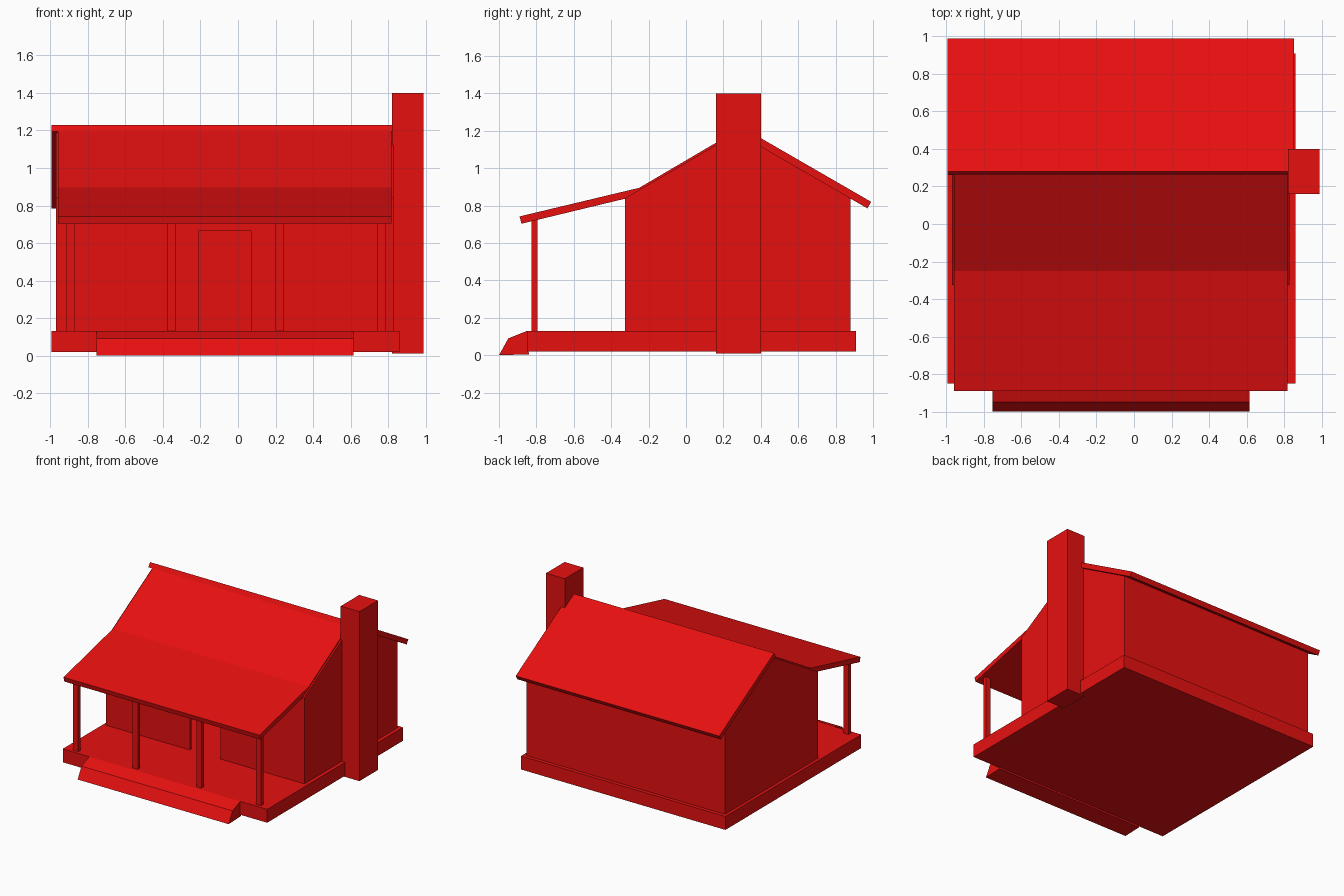
import bpy
import bmesh

cube = bpy.data.objects.get("Cube")
if cube:
    bpy.data.objects.remove(cube, do_unlink=True)

RED = (0.8, 0.005, 0.005, 1.0)
red = bpy.data.materials.new("bright red")
red.use_nodes = True
red.diffuse_color = RED
red.node_tree.nodes["Principled BSDF"].inputs["Base Color"].default_value = RED


def prism(name, profile, x0, x1):
    """Extrude a (y, z) outline along x from x0 to x1."""
    bm = bmesh.new()
    face = bm.faces.new([bm.verts.new((x0, y, z)) for y, z in profile])
    extruded = bmesh.ops.extrude_face_region(bm, geom=[face])["geom"]
    moved = [v for v in extruded if isinstance(v, bmesh.types.BMVert)]
    bmesh.ops.translate(bm, verts=moved, vec=(x1 - x0, 0, 0))
    bmesh.ops.recalc_face_normals(bm, faces=bm.faces)
    mesh = bpy.data.meshes.new(name)
    bm.to_mesh(mesh)
    bm.free()
    mesh.materials.append(red)
    obj = bpy.data.objects.new(name, mesh)
    bpy.context.collection.objects.link(obj)
    return obj


def box(name, x, y, z):
    """Box from (min, max) pairs on each axis."""
    return prism(name, [(y[0], z[0]), (y[1], z[0]), (y[1], z[1]), (y[0], z[1])], *x)


# Base: porch and house floor, with a sloped front step
FLOOR, EAVE, WALL = 0.13, 0.84, 0.02
LEFT, RIGHT, FRONT, BACK = -0.97, 0.83, -0.325, 0.88
box("foundation", (-0.995, 0.86), (-0.85, 0.91), (0.02, FLOOR))
prism("front_step", [(-1.0, 0.0), (-0.95, 0.09), (-0.85, FLOOR), (-0.84, 0.005)], -0.755, 0.615)

# Thin walls around an open room, with a doorway in the front
gable = [(FRONT, FLOOR), (BACK, FLOOR), (BACK, EAVE), (0.275, 1.19), (FRONT, EAVE)]
prism("right_gable_wall", gable, LEFT, LEFT + WALL)
prism("left_gable_wall", gable, RIGHT - WALL, RIGHT)
box("back_wall", (LEFT + WALL, RIGHT - WALL), (BACK - WALL, BACK), (FLOOR, EAVE))
front = (FRONT, FRONT + WALL)
DOOR_X0, DOOR_X1, DOOR_TOP = -0.21, 0.07, 0.665
box("front_wall_right", (LEFT + WALL, DOOR_X0), front, (FLOOR, EAVE))
box("front_wall_left", (DOOR_X1, RIGHT - WALL), front, (FLOOR, EAVE))
box("door_lintel", (DOOR_X0, DOOR_X1), front, (DOOR_TOP, EAVE))

# Roof: back slope, and front slope that flattens over the porch
prism("back_roof", [(0.28, 1.23), (0.99, 0.82), (0.97, 0.785), (0.26, 1.195)], -0.995, 0.852)
prism("front_roof", [(-0.89, 0.742), (-0.25, 0.895), (0.30, 1.218), (0.30, 1.175),
                     (-0.25, 0.855), (-0.88, 0.703)], -0.96, 0.818)

# Porch posts
for i, x in enumerate((-0.895, -0.355, 0.223, 0.763)):
    box(f"porch_post_{i + 1}", (x - 0.023, x + 0.023), (-0.825, -0.795), (FLOOR, 0.722))

# Chimney
box("chimney", (0.82, 0.99), (0.16, 0.40), (0.01, 1.40))
